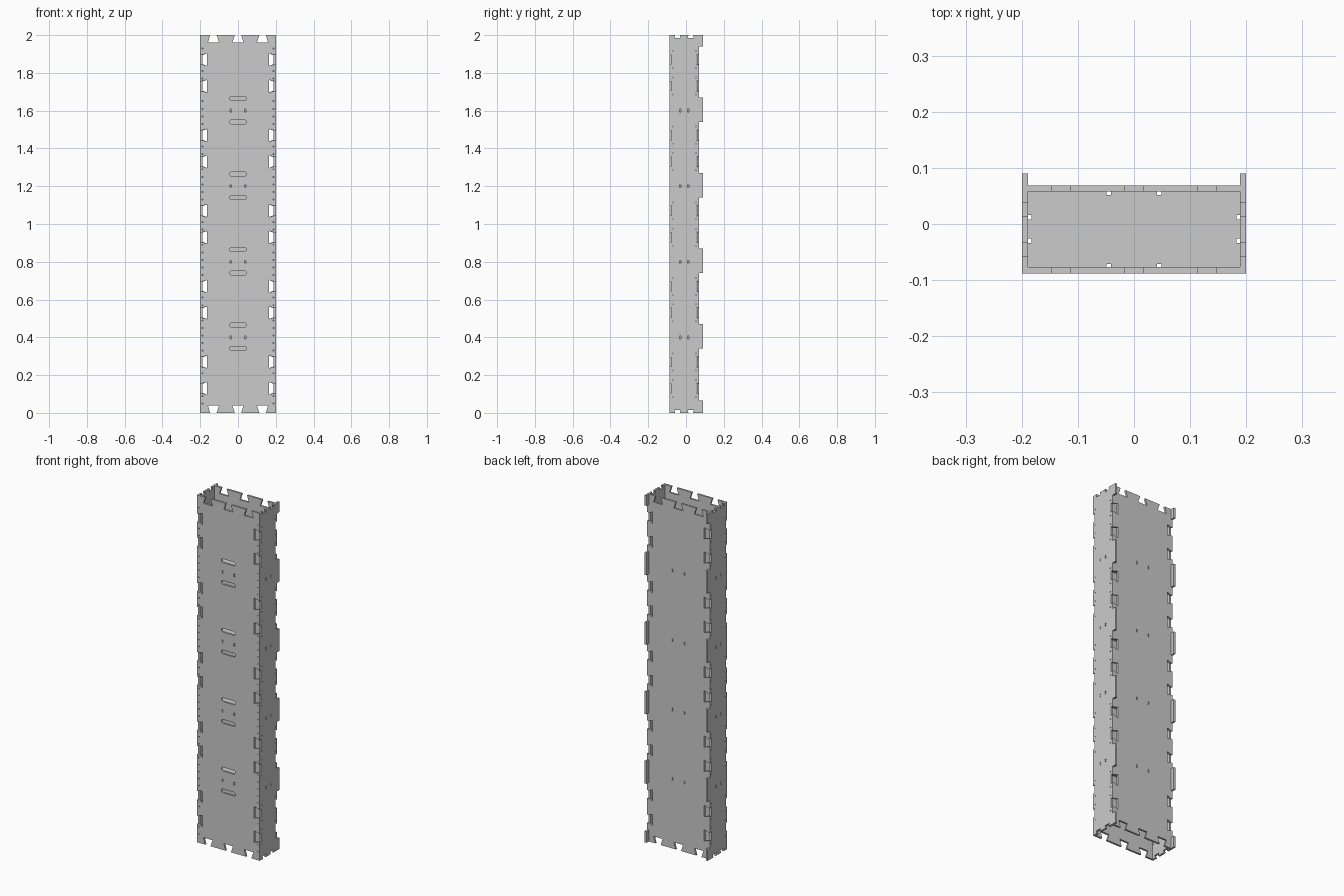
import bpy, bmesh, math
from mathutils import Matrix, Vector
from mathutils.geometry import delaunay_2d_cdt

if "Cube" in bpy.data.objects:
    bpy.data.objects.remove(bpy.data.objects["Cube"])

T = 0.011                                   # board thickness
NOTCH_Z = [0.4 * k + c for k in range(5) for c in (0.13, 0.27)]
LEVELS = [0.4, 0.8, 1.2, 1.6]
FRONT = Matrix(((1, 0, 0), (0, 0, -1), (0, 1, 0))).to_4x4()   # u->x, v->z
SIDE = Matrix(((0, 0, 1), (1, 0, 0), (0, 1, 0))).to_4x4()     # u->y, v->z


def edge(p, q, centres, mouth, inner, depth):
    """Straight edge from p to q with dovetail notches cut to its left."""
    p, q = Vector(p), Vector(q)
    d = (q - p).normalized()
    n = Vector((-d.y, d.x))
    pts = [p]
    for c in centres:
        pts += [p + d * (c - mouth / 2),
                p + d * (c - inner / 2) + n * depth,
                p + d * (c + inner / 2) + n * depth,
                p + d * (c + mouth / 2)]
    return pts


def rect(u, v, w, h):
    return [(u - w/2, v - h/2), (u - w/2, v + h/2), (u + w/2, v + h/2), (u + w/2, v - h/2)]


def capsule(u, v, w, h):
    r, pts = h / 2, []
    for side in (1, -1):
        for i in range(9):
            a = math.pi * (i / 8 - 0.5) + (0 if side > 0 else math.pi)
            pts.append((u + side * (w/2 - r) + r * math.cos(a), v + r * math.sin(a)))
    return pts


def board(name, loops, basis, loc):
    """Cut a flat board from an outline plus hole loops."""
    verts, edges = [], []
    for loop in loops:
        n, s = len(loop), len(verts)
        verts += [Vector(p) for p in loop]
        edges += [(s + i, s + (i + 1) % n) for i in range(n)]
    segs = [(verts[a], verts[b]) for a, b in edges]

    def inside(c):
        hits = 0
        for a, b in segs:
            if (a.y > c.y) != (b.y > c.y):
                hits += c.x < a.x + (c.y - a.y) * (b.x - a.x) / (b.y - a.y)
        return hits % 2 == 1

    co, _, tris = delaunay_2d_cdt(verts, edges, [], 0, 1e-6)[:3]
    bm = bmesh.new()
    vs = [bm.verts.new((p.x, p.y, -T / 2)) for p in co]
    for t in tris:
        if inside(sum((co[i] for i in t), Vector((0, 0))) / len(t)):
            bm.faces.new([vs[i] for i in t])
    ext = bmesh.ops.extrude_face_region(bm, geom=bm.faces[:], use_keep_orig=True)
    top = [g for g in ext["geom"] if isinstance(g, bmesh.types.BMVert)]
    bmesh.ops.translate(bm, verts=top, vec=(0, 0, T))
    bmesh.ops.recalc_face_normals(bm, faces=bm.faces[:])
    me = bpy.data.meshes.new(name)
    bm.to_mesh(me)
    bm.free()
    ob = bpy.data.objects.new(name, me)
    ob.matrix_world = Matrix.Translation(loc) @ basis
    bpy.context.collection.objects.link(ob)


def wide_outline(hw, depth):
    """Front or back board: dovetails on all four edges."""
    ends = [hw - 0.13, hw, hw + 0.13]
    return (edge((-hw, 0), (hw, 0), ends, 0.034, 0.058, 0.038)
            + edge((hw, 0), (hw, 2), NOTCH_Z, 0.048, 0.066, depth)
            + edge((hw, 2), (-hw, 2), ends, 0.034, 0.058, 0.038)
            + edge((-hw, 2), (-hw, 0), NOTCH_Z, 0.048, 0.066, depth))


def peg_holes(us):
    """Pairs of small holes that line up with the shelves."""
    return [rect(u, z + o, 0.007, 0.006) for u in us for z in LEVELS for o in (-0.005, 0.005)]


# front board: handle slots, peg holes, rows of pin holes
slots = [capsule(0, z + o, 0.09, 0.022) for z in LEVELS for o in (-0.06, 0.065)]
pins = [rect(s * 0.187, 0.05 + 0.04 * i, 0.005, 0.005) for s in (-1, 1) for i in range(48)
        if min(abs(0.05 + 0.04 * i - c) for c in NOTCH_Z) > 0.04]
board("front_board", [wide_outline(0.2, 0.036)] + slots + peg_holes((-0.038, 0.038)) + pins,
      FRONT, (0, -0.0825, 0))

# back board sits between the sides
board("back_board", [wide_outline(0.189, 0.025)] + peg_holes((-0.038, 0.038)),
      FRONT, (0, 0.0635, 0))

# side boards: end dovetails, rear notches and projecting rear tabs
Y0, Y1, Y2 = -0.077, 0.069, 0.09
outline = edge((Y0, 0), (Y2, 0), [0.032, 0.102], 0.024, 0.034, 0.016)
tabs = [(0, 0.065)] + [(z - 0.06, z + 0.07) for z in LEVELS] + [(1.94, 2)]
for (a, b), (c, _) in zip(tabs, tabs[1:]):
    outline += [Vector((Y2, a)), Vector((Y2, b))]
    outline += edge((Y1, b), (Y1, c), [z - b for z in NOTCH_Z if b < z < c], 0.048, 0.056, 0.014)
    outline.append(Vector((Y1, c)))
outline.append(Vector((Y2, 1.94)))
outline += edge((Y2, 2), (Y0, 2), [Y2 - 0.025, Y2 + 0.045], 0.024, 0.034, 0.016)
side_holes = peg_holes((-0.03, 0.012))
side_holes += [rect(u, z + o, 0.005, 0.005) for u in (-0.07, 0.052)
               for z in NOTCH_Z for o in (-0.045, 0.045)]
outline.append(Vector((Y0, 2)))
for s, name in ((-1, "left_side_board"), (1, "right_side_board")):
    board(name, [outline] + side_holes, SIDE, (s * 0.1945, 0, 0))

# inner shelves with small square edge notches
W, A, B = 0.189, -0.077, 0.058
shelf = (edge((-W, A), (W, A), [W - 0.045, W + 0.045], 0.008, 0.008, 0.006)
         + edge((W, A), (W, B), [0.047, 0.089], 0.008, 0.008, 0.006)
         + edge((W, B), (-W, B), [W - 0.045, W + 0.045], 0.008, 0.008, 0.006)
         + edge((-W, B), (-W, A), [0.046, 0.088], 0.008, 0.008, 0.006))
for i, z in enumerate(LEVELS):
    board(f"shelf_{i + 1}", [shelf], Matrix.Identity(4), (0, 0, z))
